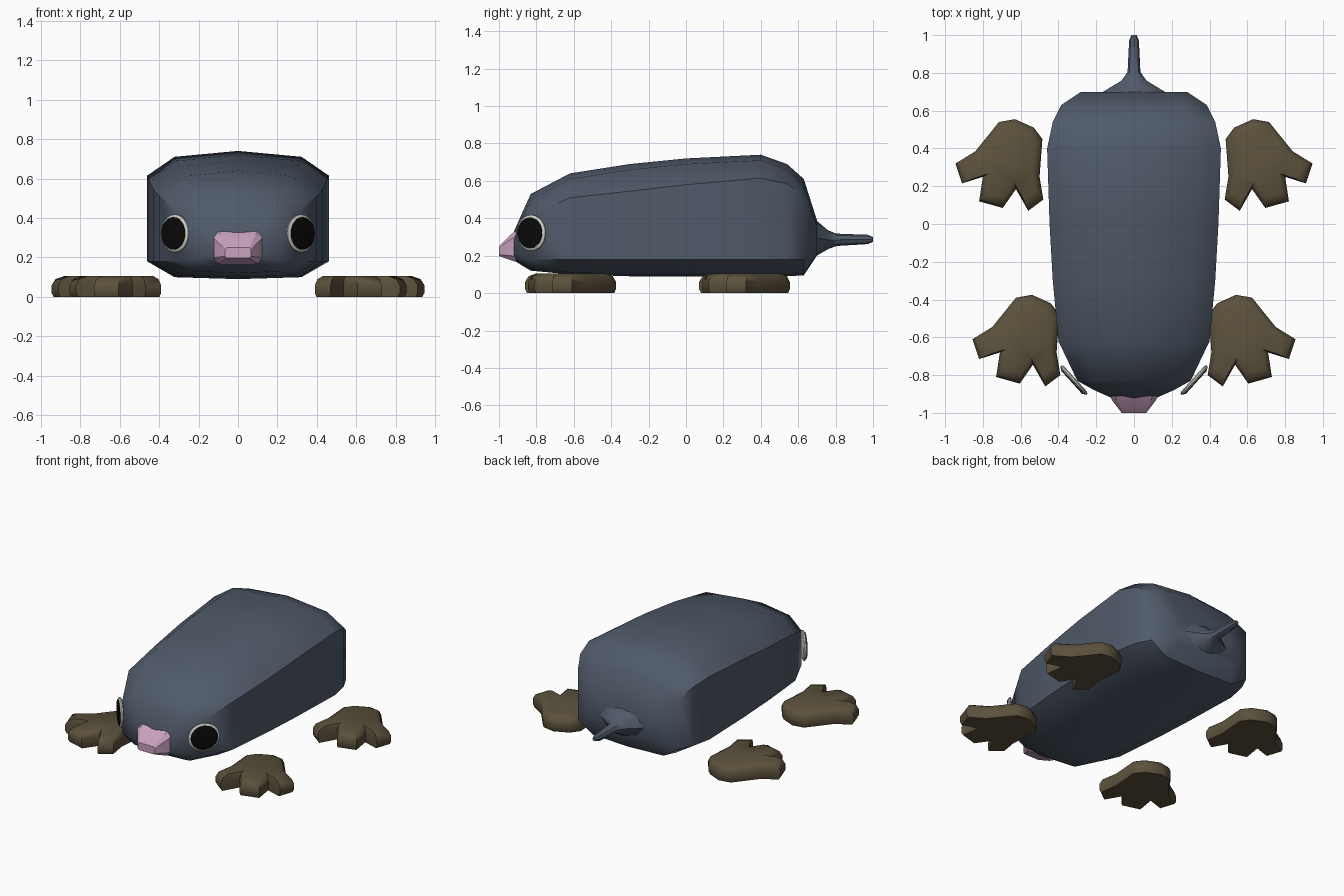
import bpy, bmesh, math
from mathutils import Matrix, Vector

cube = bpy.data.objects.get("Cube")
if cube:
    bpy.data.objects.remove(cube, do_unlink=True)


def material(name, rgb):
    m = bpy.data.materials.new(name)
    m.use_nodes = True
    m.diffuse_color = (*rgb, 1)
    bsdf = m.node_tree.nodes["Principled BSDF"]
    bsdf.inputs["Base Color"].default_value = (*rgb, 1)
    bsdf.inputs["Roughness"].default_value = 0.8
    return m


SLATE = material("slate fur", (0.080, 0.102, 0.142))
PINK = material("pink nose", (0.58, 0.36, 0.52))
BROWN = material("brown paws", (0.105, 0.082, 0.045))
PALE = material("pale eye rim", (0.62, 0.62, 0.58))
BLACK = material("black eye", (0.003, 0.003, 0.003))


def loft(name, rings, mat, angle=38, matrix=None):
    """Skin a list of equal-length point rings and cap both ends."""
    bm = bmesh.new()
    loops = [[bm.verts.new(p) for p in ring] for ring in rings]
    n = len(loops[0])
    for a, b in zip(loops, loops[1:]):
        for i in range(n):
            j = (i + 1) % n
            bm.faces.new((a[i], a[j], b[j], b[i]))
    bm.faces.new(loops[0])
    bm.faces.new(loops[-1])
    bmesh.ops.recalc_face_normals(bm, faces=bm.faces)
    mesh = bpy.data.meshes.new(name)
    bm.to_mesh(mesh)
    bm.free()
    obj = bpy.data.objects.new(name, mesh)
    bpy.context.collection.objects.link(obj)
    mesh.materials.append(mat)
    if matrix:
        mesh.transform(matrix)
    bpy.ops.object.select_all(action="DESELECT")
    obj.select_set(True)
    bpy.context.view_layer.objects.active = obj
    bpy.ops.object.shade_smooth_by_angle(angle=math.radians(angle))
    return obj


# Body: stations along y as (y, half width, top, shoulder, lower edge, bottom)
def body_ring(y, w, top, shoulder, low, bottom):
    half = [(0.7 * w, top - 0.03), (w, shoulder), (w, low), (0.7 * w, bottom + 0.01)]
    return ([(0, y, top)] + [(x, y, z) for x, z in half] + [(0, y, bottom)]
            + [(-x, y, z) for x, z in reversed(half)])


stations = [
    (-0.92, 0.12, 0.33, 0.29, 0.20, 0.175),
    (-0.88, 0.21, 0.42, 0.35, 0.19, 0.15),
    (-0.83, 0.30, 0.53, 0.42, 0.18, 0.12),
    (-0.62, 0.40, 0.64, 0.51, 0.18, 0.10),
    (-0.30, 0.43, 0.69, 0.545, 0.18, 0.09),
    (0.00, 0.447, 0.72, 0.58, 0.18, 0.09),
    (0.40, 0.46, 0.74, 0.615, 0.18, 0.09),
    (0.54, 0.43, 0.69, 0.585, 0.18, 0.09),
    (0.63, 0.385, 0.61, 0.52, 0.18, 0.095),
    (0.70, 0.28, 0.39, 0.36, 0.23, 0.20),
]
loft("body", [body_ring(*s) for s in stations], SLATE)


# Tail: flared base narrowing to a thin rod
def tail_ring(y, w, z, h):
    return [(w * math.cos(a), y, z + h * math.sin(a))
            for a in (math.tau * i / 8 for i in range(8))]


loft("tail", [tail_ring(*t) for t in (
    (0.69, 0.18, 0.295, 0.10), (0.76, 0.065, 0.285, 0.05), (0.805, 0.034, 0.285, 0.033),
    (0.97, 0.026, 0.287, 0.025), (1.0, 0.014, 0.287, 0.013))], SLATE)


# Nose: tapered block with cut corners
def nose_ring(y, w, z0, z1, c):
    right = [(w - c, z1), (w, z1 - c), (w, z0 + c), (w - c, z0)]
    return [(x, y, z) for x, z in right] + [(-x, y, z) for x, z in reversed(right)]


loft("nose", [nose_ring(-0.91, 0.127, 0.168, 0.332, 0.03),
              nose_ring(-0.935, 0.115, 0.175, 0.315, 0.025),
              nose_ring(-1.0, 0.065, 0.198, 0.25, 0.008)], PINK, angle=20)

# Paws: one outline with three toes, stacked and drawn in towards the top
outline = [(0.63, 0.555), (0.715, 0.54), (0.84, 0.385), (0.945, 0.32), (0.91, 0.215),
           (0.80, 0.25), (0.82, 0.12), (0.695, 0.085), (0.625, 0.185), (0.56, 0.07),
           (0.48, 0.13), (0.50, 0.25), (0.485, 0.45), (0.53, 0.51)]
CX, CY = 0.66, 0.33
layers = [(0.0, 0.96), (0.02, 1.0), (0.06, 1.0), (0.09, 0.93), (0.105, 0.78)]


def paw(name, side, dx, dy):
    loft(name, [[(side * (CX + (x - CX) * s + dx), CY + (y - CY) * s + dy, z)
                 for x, y in outline] for z, s in layers], BROWN, angle=42)


# Eyes: thin round rim with a black disc in front, turned outwards
def circle(r, z):
    return [(r * math.cos(a), 0.94 * r * math.sin(a), z)
            for a in (math.tau * i / 24 for i in range(24))]


for side, label in ((1, "left"), (-1, "right")):
    paw("front_paw_" + label, side, -0.09, -0.93)
    paw("back_paw_" + label, side, 0, 0)
    normal = Vector((side * 0.74, -0.67, 0)).normalized()
    up = Vector((0, 0, 1))
    across = up.cross(normal)
    place = Matrix((across, up, normal)).transposed().to_4x4()
    place.translation = (side * 0.318, -0.826, 0.322)
    loft("eye_rim_" + label, [circle(0.09, -0.01), circle(0.102, -0.004),
                              circle(0.102, 0.004), circle(0.09, 0.012)],
         PALE, matrix=place)
    loft("eye_disc_" + label, [circle(0.088, 0.008), circle(0.088, 0.015),
                               circle(0.08, 0.017)], BLACK, matrix=place)
